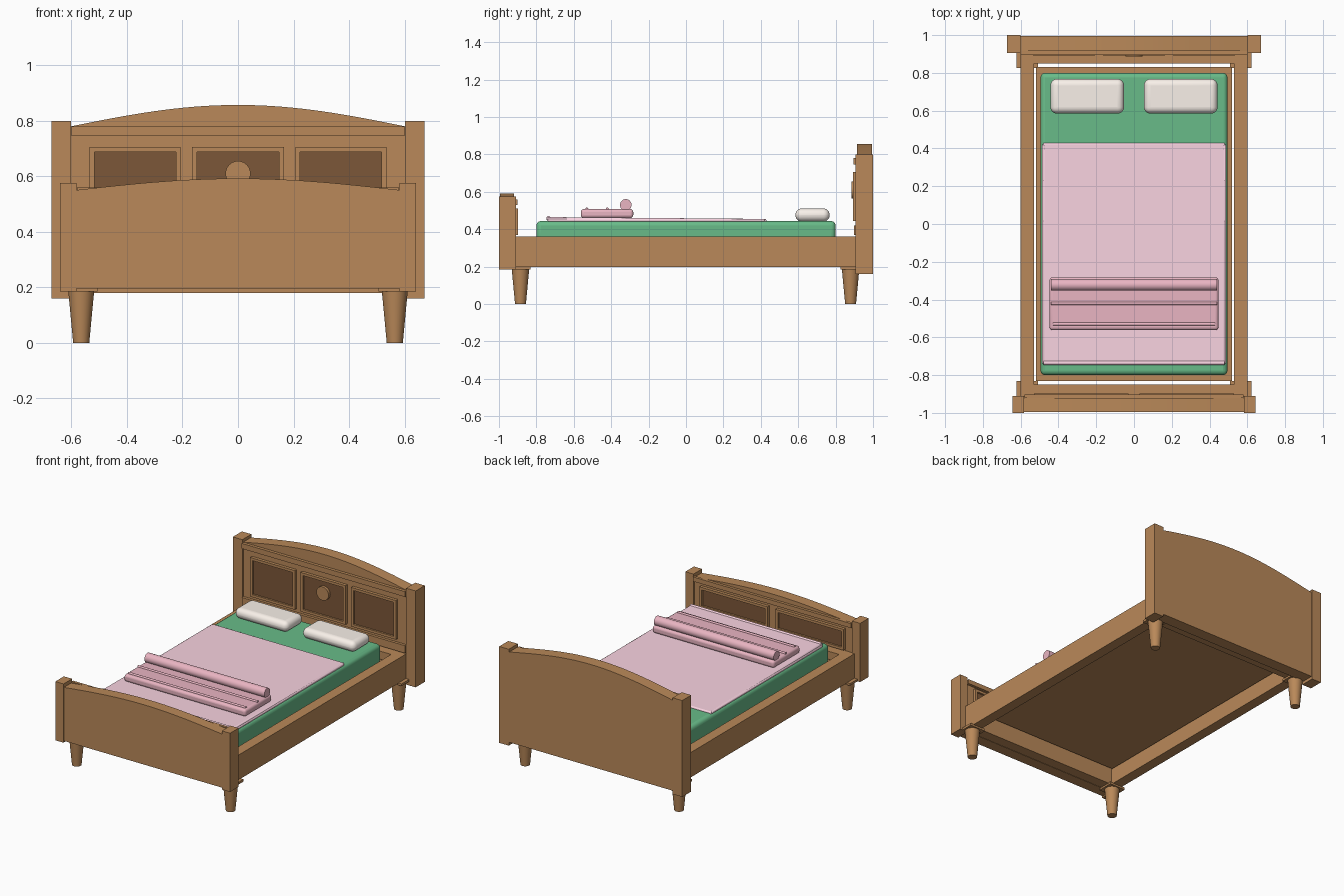
import bpy, bmesh, math
from mathutils import Matrix

if "Cube" in bpy.data.objects:
    bpy.data.objects.remove(bpy.data.objects["Cube"])


def material(name, rgb):
    m = bpy.data.materials.new(name)
    m.diffuse_color = (*rgb, 1)
    m.use_nodes = True
    m.node_tree.nodes["Principled BSDF"].inputs["Base Color"].default_value = m.diffuse_color
    return m


WOOD = material("wood", (0.49, 0.25, 0.10))
DARK = material("dark_wood", (0.20, 0.095, 0.04))
GREEN = material("mattress_green", (0.14, 0.50, 0.25))
PINK = material("blanket_pink", (0.95, 0.65, 0.75))
ROSE = material("throw_rose", (0.82, 0.46, 0.54))
CREAM = material("pillow_cream", (0.95, 0.88, 0.82))


def finish(name, bm, mat, smooth=False):
    bmesh.ops.recalc_face_normals(bm, faces=bm.faces)
    me = bpy.data.meshes.new(name)
    bm.to_mesh(me)
    bm.free()
    me.materials.append(mat)
    ob = bpy.data.objects.new(name, me)
    bpy.context.collection.objects.link(ob)
    if smooth:
        bpy.ops.object.select_all(action='DESELECT')
        ob.select_set(True)
        bpy.context.view_layer.objects.active = ob
        bpy.ops.object.shade_smooth_by_angle(angle=math.radians(35))
    return ob


def box(name, x, y, z, mat=WOOD, bevel=0.0, segments=4, tilt=0.0):
    """Box from (min, max) pairs; optional rounded edges and slope along y."""
    bm = bmesh.new()
    bmesh.ops.create_cube(bm, size=1)
    for v in bm.verts:
        slope = -tilt * v.co.y
        v.co = [(r[0] + r[1]) / 2 + c * (r[1] - r[0]) for c, r in zip(v.co, (x, y, z))]
        v.co.z += slope
    ob = finish(name, bm, mat, bevel > 0)
    if bevel:
        mod = ob.modifiers.new("round", 'BEVEL')
        mod.width, mod.segments = bevel, segments
        for p in ob.data.polygons:
            p.use_smooth = True
        ob.modifiers.move(len(ob.modifiers) - 1, 0)
    return ob


def cone(name, centre, r1, r2, depth, mat, axis='Z', n=32):
    rot = {'Z': Matrix.Identity(4), 'X': Matrix.Rotation(math.pi / 2, 4, 'Y'),
           'Y': Matrix.Rotation(math.pi / 2, 4, 'X')}[axis]
    bm = bmesh.new()
    bmesh.ops.create_cone(bm, cap_ends=True, segments=n, radius1=r1, radius2=r2,
                          depth=depth, matrix=Matrix.Translation(centre) @ rot)
    return finish(name, bm, mat, True)


def arched_board(name, half, y, z0, z_side, z_mid, n=32):
    pts = [(-half, z0), (half, z0)]
    for i in range(n + 1):
        t = 1 - 2 * i / n
        pts.append((half * t, z_side + (z_mid - z_side) * math.cos(t * math.pi / 2)))
    bm = bmesh.new()
    face = bm.faces.new([bm.verts.new((px, y[0], pz)) for px, pz in pts])
    new = bmesh.ops.extrude_face_region(bm, geom=[face])["geom"]
    bmesh.ops.translate(bm, vec=(0, y[1] - y[0], 0),
                        verts=[g for g in new if isinstance(g, bmesh.types.BMVert)])
    bm.faces.ensure_lookup_table()
    if not any(abs(f.calc_center_median().y - y[0]) < 1e-5 for f in bm.faces):
        bm.faces.new([v for v in bm.verts if abs(v.co.y - y[0]) < 1e-5])
    return finish(name, bm, WOOD, True)


def framed_panel(name, x, z, y_back, direction, w=0.017):
    """Dark inset panel with a raised frame, standing off the board."""
    def yr(d):
        return tuple(sorted((y_back, y_back + direction * d)))
    box(name + "_panel", (x[0] + w, x[1] - w), yr(0.008), (z[0] + w, z[1] - w), DARK)
    for i, zz in enumerate(((z[0], z[0] + w), (z[1] - w, z[1]))):
        box(f"{name}_frame_h{i}", x, yr(0.02), zz)
    for i, xx in enumerate(((x[0], x[0] + w), (x[1] - w, x[1]))):
        box(f"{name}_frame_v{i}", xx, yr(0.02), (z[0] + w, z[1] - w))


def both(x0, x1):
    return (("left", (-x1, -x0)), ("right", (x0, x1)))


# Headboard
arched_board("headboard", 0.602, (0.915, 0.995), 0.18, 0.78, 0.857)
box("headboard_top_rail", (-0.6, 0.6), (0.895, 0.915), (0.745, 0.78))
box("headboard_lower_rail", (-0.6, 0.6), (0.897, 0.915), (0.37, 0.42))
for i, px in enumerate(((-0.535, -0.207), (-0.165, 0.165), (0.207, 0.535))):
    framed_panel(f"headboard_{i}", px, (0.445, 0.705), 0.912, -1)
cone("headboard_medallion", (0, 0.899, 0.61), 0.045, 0.045, 0.026, WOOD, 'Y')

# Footboard
arched_board("footboard", 0.585, (-0.995, -0.92), 0.195, 0.55, 0.592)
box("footboard_top_rail", (-0.58, 0.58), (-0.92, -0.902), (0.53, 0.56))
for name, px in both(0.03, 0.53):
    framed_panel("footboard_" + name, px, (0.37, 0.51), -0.917, 1)

# Posts, side rails and legs
for name, px in both(0.602, 0.672):
    box(name + "_headboard_post", px, (0.905, 1.0), (0.16, 0.80))
for name, px in both(0.582, 0.642):
    box(name + "_footboard_post", px, (-1.0, -0.91), (0.185, 0.575))
for name, px in both(0.53, 0.60):
    box(name + "_side_rail", px, (-0.915, 0.91), (0.197, 0.362))
for end, y in (("front", (-0.92, -0.85)), ("back", (0.85, 0.915))):
    box(end + "_end_rail", (-0.53, 0.53), y, (0.197, 0.362))
for end, cy in (("front", -0.885), ("back", 0.88)):
    for name, cx in (("left", -0.565), ("right", 0.565)):
        cone(f"{end}_{name}_leg", (cx, cy, 0.095), 0.029, 0.047, 0.19, WOOD)
        box(f"{end}_{name}_leg_plate", (cx - 0.058, cx + 0.058), (cy - 0.053, cy + 0.053),
            (0.185, 0.2))

# Base and mattress
box("bed_base", (-0.52, 0.52), (-0.83, 0.83), (0.295, 0.32))
box("mattress", (-0.495, 0.495), (-0.8, 0.8), (0.315, 0.444), GREEN, 0.025)

# Blanket with hems
box("blanket", (-0.483, 0.483), (-0.745, 0.43), (0.439, 0.46), PINK, 0.008, 3, 0.01)
for name, px in both(0.472, 0.488):
    box(name + "_blanket_hem", px, (-0.74, 0.42), (0.44, 0.456), PINK, 0.006, 3)
cone("blanket_foot_hem", (0, -0.735, 0.459), 0.012, 0.012, 0.96, PINK, 'X', 16)

# Folded throw with roll
box("folded_throw", (-0.447, 0.447), (-0.562, -0.282), (0.46, 0.508), ROSE, 0.016)
cone("throw_roll", (0, -0.322, 0.53), 0.031, 0.031, 0.88, ROSE, 'X')
for i, (py, half) in enumerate(((-0.42, 0.44), (-0.53, 0.43))):
    cone(f"throw_fold_{i}", (0, py, 0.508), 0.008, 0.008, 2 * half, ROSE, 'X', 16)

# Pillows
for name, px in both(0.053, 0.442):
    box(name + "_pillow", px, (0.585, 0.768), (0.441, 0.511), CREAM, 0.034, 6)
